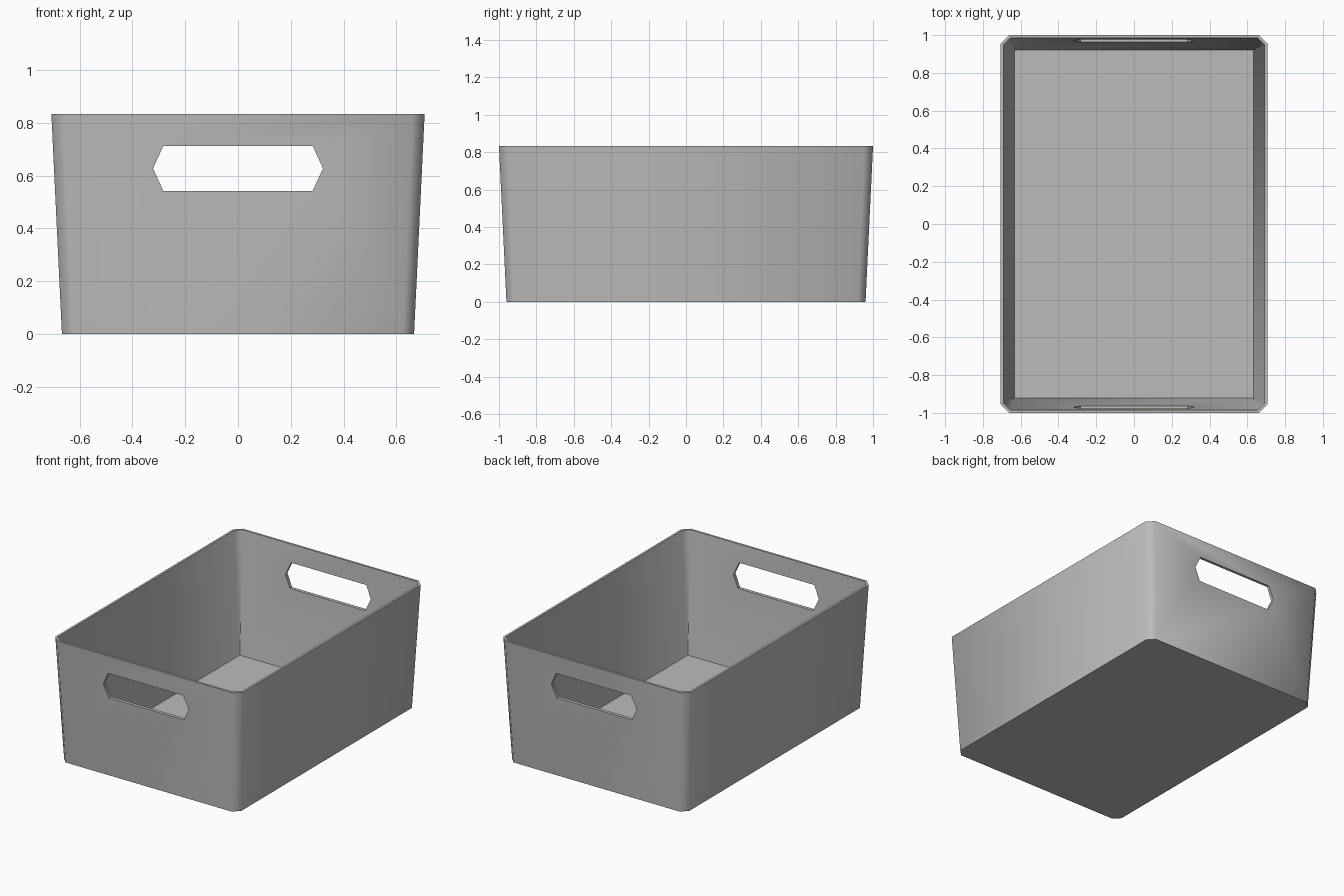
import bpy, bmesh, math

cube = bpy.data.objects.get("Cube")
if cube:
    bpy.data.objects.remove(cube)

grey = bpy.data.materials.new("grey plastic")
grey.use_nodes = True
COLOUR = (0.50, 0.50, 0.50, 1)
grey.diffuse_color = COLOUR
grey.node_tree.nodes["Principled BSDF"].inputs["Base Color"].default_value = COLOUR


def ring(bm, x, y, z, cut):
    """Rectangle with clipped corners, counter-clockwise."""
    pts = [(x, y - cut), (x - cut, y), (cut - x, y), (-x, y - cut),
           (-x, cut - y), (cut - x, -y), (x - cut, -y), (x, cut - y)]
    return [bm.verts.new((px, py, z)) for px, py in pts]


def bridge(bm, a, b):
    for i in range(len(a)):
        j = (i + 1) % len(a)
        bm.faces.new((a[i], a[j], b[j], b[i]))


def add_object(name, bm):
    bmesh.ops.recalc_face_normals(bm, faces=bm.faces)
    mesh = bpy.data.meshes.new(name)
    bm.to_mesh(mesh)
    bm.free()
    mesh.materials.append(grey)
    obj = bpy.data.objects.new(name, mesh)
    bpy.context.collection.objects.link(obj)
    return obj


# Tapered bin: outer wall, rim, inner wall narrowing to a square-cornered floor
bm = bmesh.new()
loops = [ring(bm, 0.667, 0.96, 0, 0.042),
         ring(bm, 0.707, 1.0, 0.833, 0.045),
         ring(bm, 0.692, 0.985, 0.833, 0.038),
         ring(bm, 0.632, 0.922, 0.01, 0.001)]
for low, high in zip(loops, loops[1:]):
    bridge(bm, low, high)
bm.faces.new(loops[0])
bm.faces.new(loops[-1])
storage_bin = add_object("storage_bin", bm)

# Hexagonal cutter through both ends for the handle holes
bm = bmesh.new()
outline = [(0.322, 0.627), (0.283, 0.712), (-0.283, 0.712),
           (-0.322, 0.627), (-0.283, 0.542), (0.283, 0.542)]
ends = [[bm.verts.new((x, y, z)) for x, z in outline] for y in (-1.2, 1.2)]
bridge(bm, *ends)
for end in ends:
    bm.faces.new(end)
cutter = add_object("handle_cutter", bm)
cutter.hide_render = True

# Cut the handles, then smooth the rounded corners only
bpy.ops.object.select_all(action="DESELECT")
bpy.context.view_layer.objects.active = storage_bin
storage_bin.select_set(True)
cut = storage_bin.modifiers.new("handle holes", "BOOLEAN")
cut.operation = "DIFFERENCE"
cut.solver = "EXACT"
cut.object = cutter
bpy.ops.object.modifier_apply(modifier=cut.name)
bpy.data.objects.remove(cutter)
bpy.ops.object.shade_smooth_by_angle(angle=math.radians(50))
